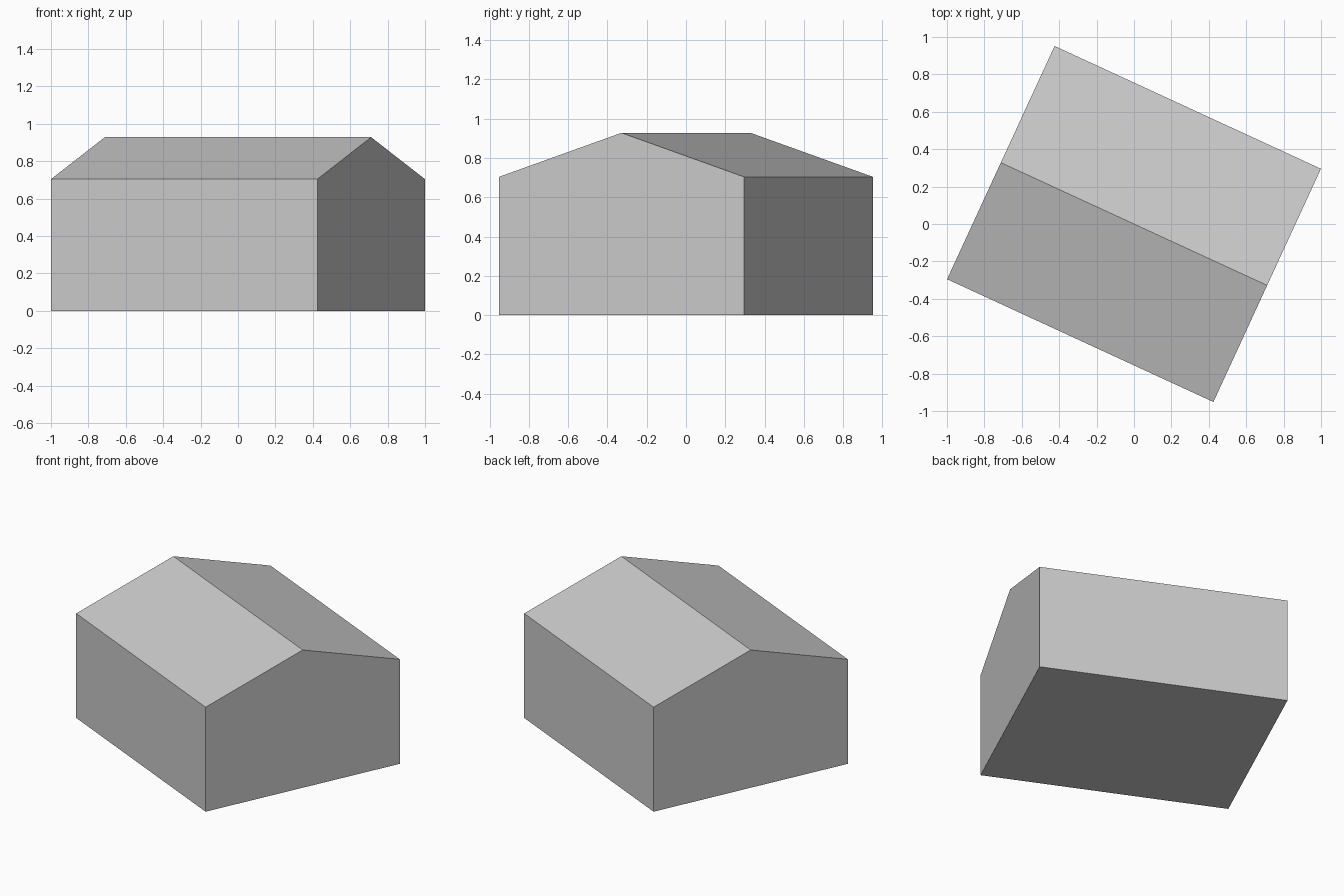
import bpy, bmesh, math
from mathutils import Matrix, Vector

cube = bpy.data.objects.get("Cube")
if cube:
    bpy.data.objects.remove(cube, do_unlink=True)

LENGTH, WIDTH = 1.568, 1.373
EAVE, RIDGE = 0.704, 0.928
TURN = math.radians(-24.75)

# Plain grey shared by walls and roof
grey = bpy.data.materials.new("plain grey")
grey.use_nodes = True
colour = (0.6, 0.6, 0.6, 1)
grey.diffuse_color = colour
grey.node_tree.nodes["Principled BSDF"].inputs["Base Color"].default_value = colour

# Gable profile, extruded along the ridge
w = WIDTH / 2
profile = [(-w, 0), (w, 0), (w, EAVE), (0, RIDGE), (-w, EAVE)]
bm = bmesh.new()
gable = bm.faces.new([bm.verts.new((-LENGTH / 2, y, z)) for y, z in profile])
far_end = bmesh.ops.extrude_face_region(bm, geom=[gable], use_keep_orig=True)
bmesh.ops.translate(bm, vec=Vector((LENGTH, 0, 0)),
                    verts=[v for v in far_end["geom"] if isinstance(v, bmesh.types.BMVert)])
bmesh.ops.recalc_face_normals(bm, faces=bm.faces[:])

# The building stands turned on its plot
bm.transform(Matrix.Rotation(TURN, 4, "Z"))
mesh = bpy.data.meshes.new("gabled_building")
bm.to_mesh(mesh)
bm.free()
mesh.materials.append(grey)
building = bpy.data.objects.new("gabled_building", mesh)
bpy.context.collection.objects.link(building)
